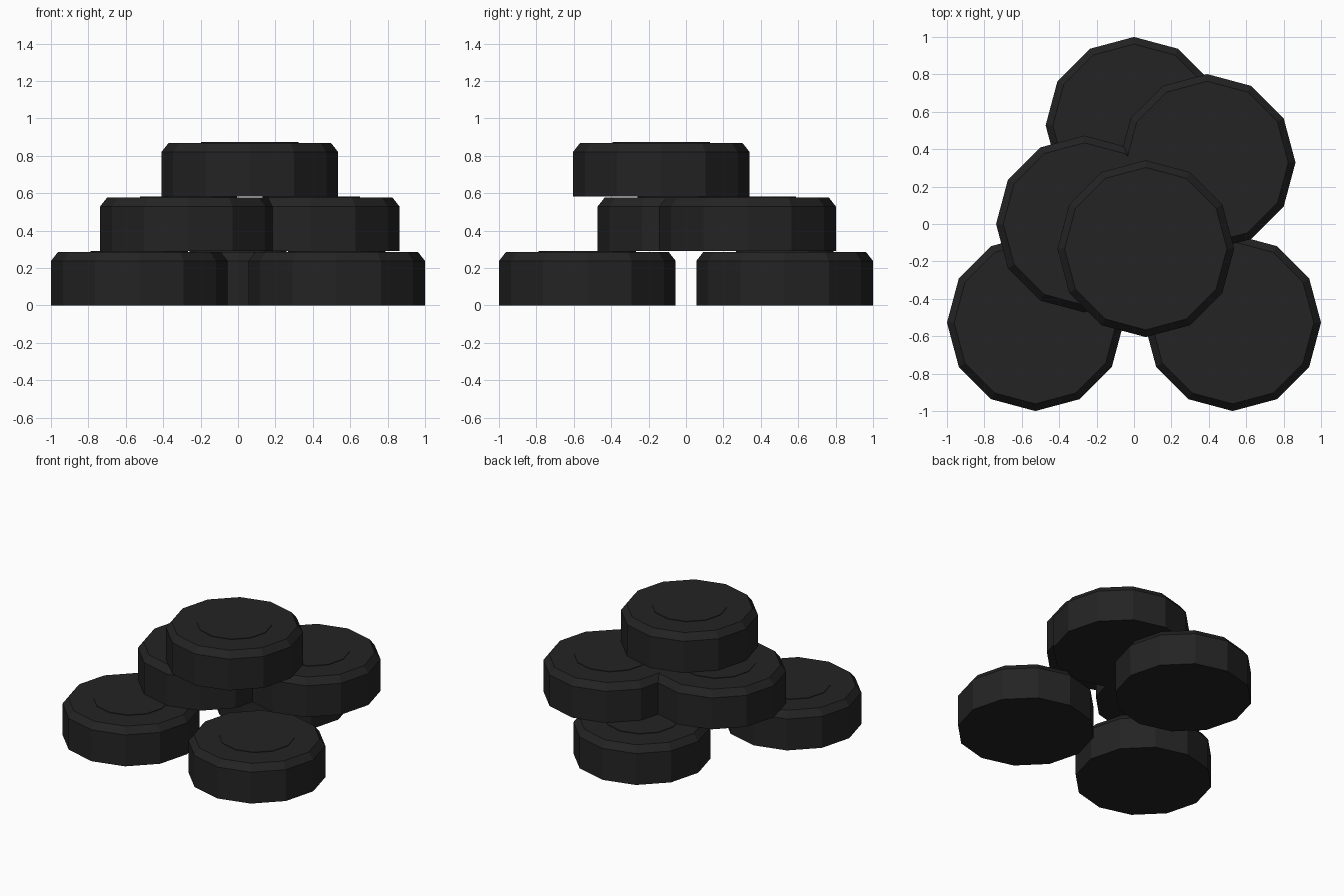
import bpy
import bmesh
from math import cos, sin, tau

cube = bpy.data.objects.get("Cube")
if cube:
    bpy.data.objects.remove(cube, do_unlink=True)

# Dark rubber colour
rubber = bpy.data.materials.new("black_rubber")
rubber.use_nodes = True
colour = (0.017, 0.017, 0.017, 1)
rubber.diffuse_color = colour
rubber.node_tree.nodes["Principled BSDF"].inputs["Base Color"].default_value = colour

SIDES = 12
LAYER = 0.291
# Radius and height: straight wall, chamfered rim, slightly raised centre
PROFILE = [(0.4725, 0), (0.4725, 0.238), (0.434, 0.287), (0.26, 0.287), (0.26, LAYER)]


def puck_mesh():
    bm = bmesh.new()
    rings = [[bm.verts.new((r * cos(tau * i / SIDES), r * sin(tau * i / SIDES), z))
              for i in range(SIDES)] for r, z in PROFILE]
    for low, high in zip(rings, rings[1:]):
        for i in range(SIDES):
            j = (i + 1) % SIDES
            bm.faces.new((low[i], low[j], high[j], high[i]))
    bm.faces.new(reversed(rings[0]))
    bm.faces.new(rings[-1])
    mesh = bpy.data.meshes.new("puck")
    bm.to_mesh(mesh)
    bm.free()
    mesh.materials.append(rubber)
    return mesh


# Pile of pucks: three below, two overlapping in the middle, one on top
mesh = puck_mesh()
pile = {
    "bottom_puck_right": (-0.5275, -0.5275, 0),
    "bottom_puck_left": (0.5275, -0.5275, 0),
    "bottom_puck_back": (0, 0.5275, 0),
    "middle_puck_right": (-0.265, 0, 1),
    "middle_puck_left": (0.391, 0.329, 1),
    "top_puck": (0.063, -0.132, 2),
}
for name, (x, y, level) in pile.items():
    puck = bpy.data.objects.new(name, mesh)
    puck.location = (x, y, level * LAYER)
    bpy.context.collection.objects.link(puck)
